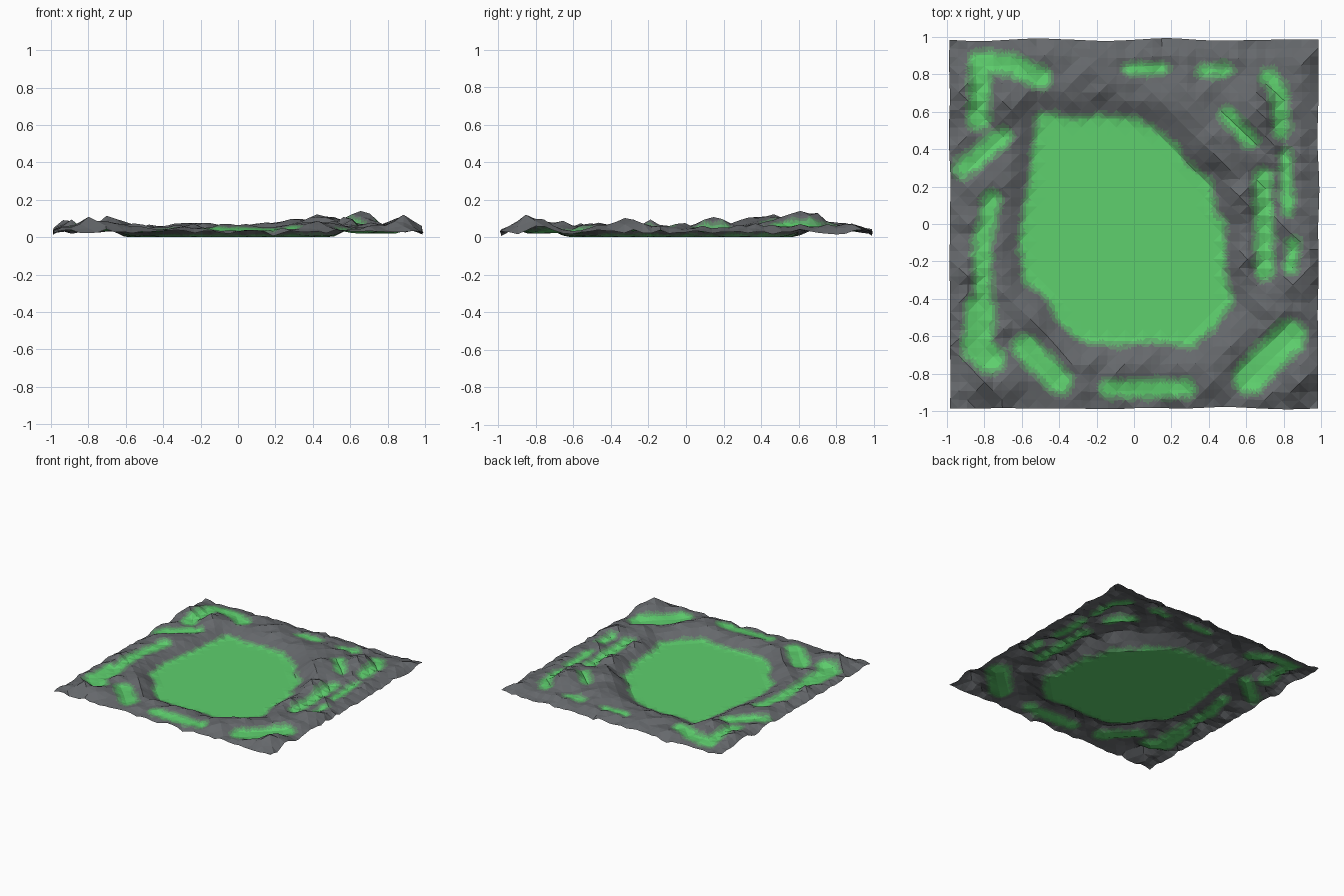
import bpy
import bmesh
import math
import random
from mathutils import Vector, noise

random.seed(4)
CELLS = 42
HALF = 0.985

cube = bpy.data.objects.get("Cube")
if cube:
    bpy.data.objects.remove(cube)

# Outline of the flat meadow in the middle
MEADOW = [(-.50, .58), (-.3, .55), (-.18, .57), (0, .55), (.13, .48), (.22, .4),
          (.28, .31), (.4, .22), (.42, .05), (.47, 0), (.47, -.25), (.51, -.42),
          (.42, -.54), (.3, -.64), (.1, -.61), (-.1, -.63), (-.28, -.61),
          (-.4, -.5), (-.46, -.38), (-.57, -.3), (-.6, -.1), (-.55, .2)]

# Grassy hollows: radius, floor height and path
HOLLOWS = [(.04, .03, [(-.83, .56), (-.82, .87), (-.65, .85), (-.5, .78)]),
           (.035, .03, [(-.91, .3), (-.71, .46)]),
           (.03, .03, [(-.76, .13), (-.81, -.1), (-.81, -.4)]),
           (.06, .02, [(-.82, -.45), (-.84, -.66), (-.77, -.72)]),
           (.05, .02, [(-.58, -.66), (-.4, -.84)]),
           (.03, .03, [(-.13, -.88), (.28, -.88)]),
           (.07, .01, [(.62, -.82), (.83, -.6)]),
           (.03, .015, [(.69, .25), (.7, -.25)]),
           (.015, .02, [(.85, -.1), (.84, -.23)]),
           (.025, .03, [(.72, .79), (.78, .7), (.79, .5)]),
           (.015, .02, [(.81, .37), (.82, .08)]),
           (.025, .06, [(.5, .58), (.62, .45)]),
           (.015, .04, [(-.02, .83), (.15, .83)]),
           (.015, .04, [(.37, .82), (.5, .82)])]

# Rocky hills: x, y, radius, height
HILLS = [(-.92, .72, .09, .07), (-.74, -.84, .1, .04), (.67, .61, .12, .09),
         (.45, .42, .14, .06), (.91, -.82, .1, .06), (.92, -.3, .1, .05),
         (-.92, -.25, .08, .05), (.3, .68, .15, .03), (.6, -.2, .1, .03),
         (.58, .15, .1, .04), (.4, -.75, .12, .03), (-.7, .65, .1, .03)]


def segment_distance(p, a, b):
    a, b = Vector(a), Vector(b)
    t = max(0, min(1, (p - a).dot(b - a) / (b - a).length_squared))
    return (p - a - (b - a) * t).length


def meadow_distance(p):
    """Distance to the meadow outline, negative inside."""
    inside, nearest = False, 9
    for a, b in zip(MEADOW, MEADOW[1:] + MEADOW[:1]):
        nearest = min(nearest, segment_distance(p, a, b))
        if (a[1] > p.y) != (b[1] > p.y):
            if p.x < a[0] + (p.y - a[1]) * (b[0] - a[0]) / (b[1] - a[1]):
                inside = not inside
    return -nearest if inside else nearest


def nearest_hollow(p):
    """Distance to the nearest hollow and its floor height."""
    return min((segment_distance(p, a, b) - radius, floor)
               for radius, floor, path in HOLLOWS for a, b in zip(path, path[1:]))


def smooth(t):
    t = max(0, min(1, t))
    return t * t * (3 - 2 * t)


def height(p):
    edge = HALF - max(abs(p.x), abs(p.y))
    z = .028 + .034 * smooth(edge / .1)
    z += sum(h * math.exp(-((p.x - x) ** 2 + (p.y - y) ** 2) / r ** 2)
             for x, y, r, h in HILLS) * (.35 + .65 * smooth(edge / .08))
    z += .022 * noise.noise(Vector((p.x * 7, p.y * 7, 3)))
    z += .016 * noise.noise(Vector((p.x * 15, p.y * 15, 8)))
    z += random.uniform(-.008, .008)
    distance, floor = nearest_hollow(p)
    z += (floor - z) * .8 * (1 - smooth((distance + .03) / .1))
    return max(0, min(.14, z)) * smooth((meadow_distance(p) + .01) / .15)


def make_material(name, color):
    mat = bpy.data.materials.new(name)
    mat.use_nodes = True
    mat.diffuse_color = (*color, 1)
    shader = mat.node_tree.nodes["Principled BSDF"]
    shader.inputs["Base Color"].default_value = (*color, 1)
    return mat


# Faceted sheet with alternating diagonals
bm = bmesh.new()
bmesh.ops.create_grid(bm, x_segments=CELLS, y_segments=CELLS, size=HALF)
cell = 2 * HALF / CELLS
for face in list(bm.faces):
    c = face.calc_center_median()
    odd = (int((c.x + HALF) / cell) + int((c.y + HALF) / cell)) % 2
    corners = sorted(face.verts, key=lambda v: v.co.x + (v.co.y if odd else -v.co.y))
    bmesh.utils.face_split(face, corners[0], corners[-1])

# Raise the rock and make its border uneven
for v in bm.verts:
    p = v.co.xy
    v.co.z = height(p)
    if meadow_distance(p) > .1:
        v.co.x += .012 * noise.noise(Vector((p.x * 3, p.y * 3, 5)))
        v.co.y += .012 * noise.noise(Vector((p.x * 3, p.y * 3, 9)))

# Level the centre of each diamond with its corners
for v in bm.verts:
    if len(v.link_edges) == 4 and not v.is_boundary:
        v.co.z = sum(e.other_vert(v).co.z for e in v.link_edges) / 4

# Split facets without bending them, so the grass borders can be painted
bmesh.ops.subdivide_edges(bm, edges=bm.edges[:], cuts=2, use_grid_fill=True)
bmesh.ops.triangulate(bm, faces=[f for f in bm.faces if len(f.verts) > 3])
for face in bm.faces:
    p = face.calc_center_median().xy
    d = min(meadow_distance(p), nearest_hollow(p)[0])
    d += .015 * noise.noise(Vector((p.x * 20, p.y * 20, 1)))
    face.material_index = sum(d > limit for limit in (0, .02, .038))
    face.smooth = False

mesh = bpy.data.meshes.new("rocky_terrain")
bm.to_mesh(mesh)
bm.free()
for name, color in [("grass_green", (.112, .63, .155)),
                    ("dull_green", (.115, .42, .15)),
                    ("mossy_grey", (.125, .24, .145)),
                    ("rock_grey", (.132, .14, .15))]:
    mesh.materials.append(make_material(name, color))
terrain = bpy.data.objects.new("rocky_terrain", mesh)
bpy.context.collection.objects.link(terrain)
